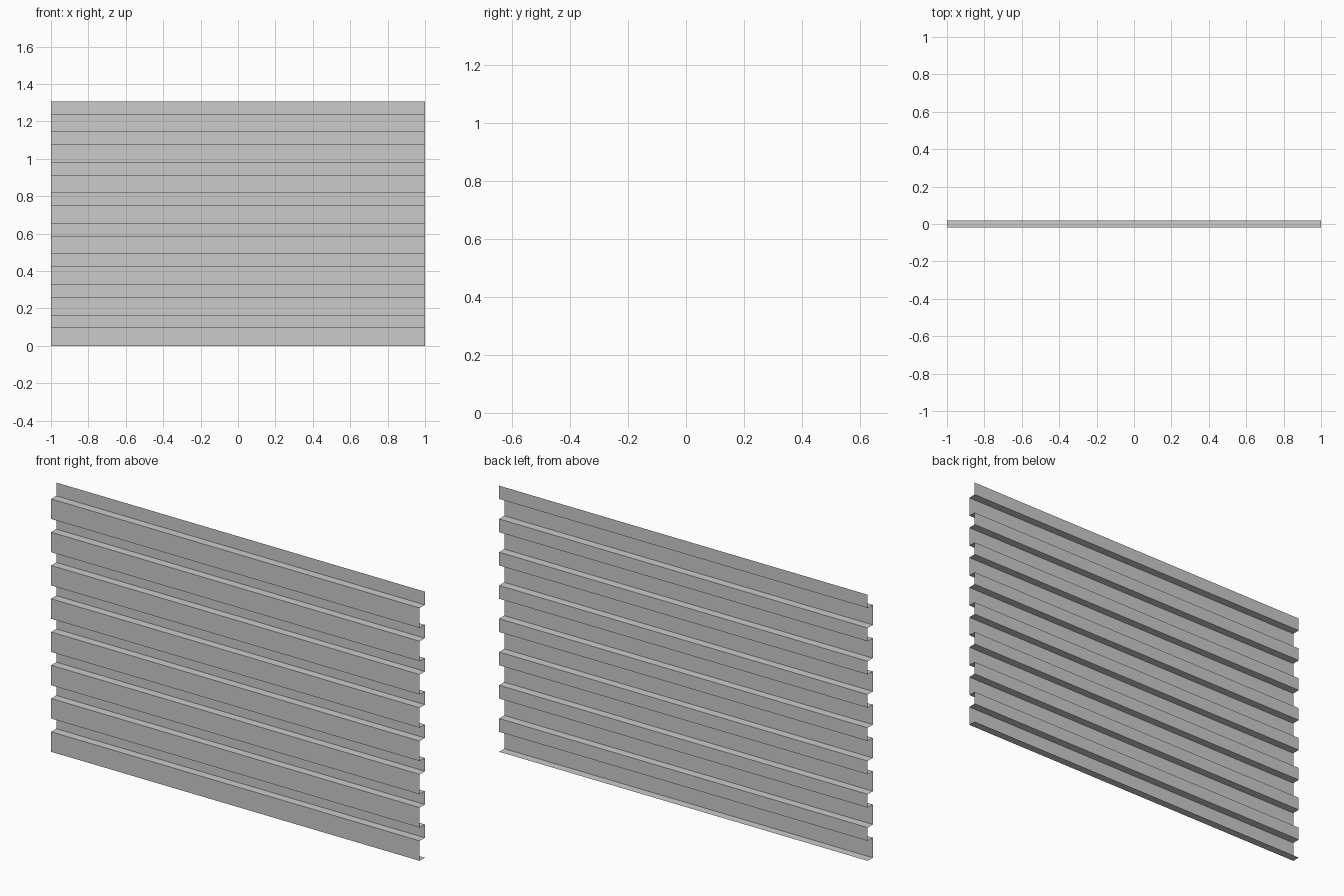
import bpy, bmesh

if "Cube" in bpy.data.objects:
    bpy.data.objects.remove(bpy.data.objects["Cube"])

RIBS = 8
PITCH = 1.305 / RIBS      # height of one repeat
FACE = 0.098              # height of the forward face
DEPTH = 0.02              # half depth of the corrugation

# stepped cross-section (y, z), starting with the bottom flange
profile = [(DEPTH, 0.0)]
for i in range(RIBS):
    z = i * PITCH
    profile += [(-DEPTH, z), (-DEPTH, z + FACE),
                (DEPTH, z + FACE), (DEPTH, z + PITCH)]

# sweep the cross-section along x as a thin open sheet
bm = bmesh.new()
left = [bm.verts.new((-1, y, z)) for y, z in profile]
right = [bm.verts.new((1, y, z)) for y, z in profile]
for i in range(len(profile) - 1):
    bm.faces.new((left[i], right[i], right[i + 1], left[i + 1]))

mesh = bpy.data.meshes.new("corrugated_panel")
bm.to_mesh(mesh)
bm.free()
panel = bpy.data.objects.new("corrugated_panel", mesh)
bpy.context.collection.objects.link(panel)
